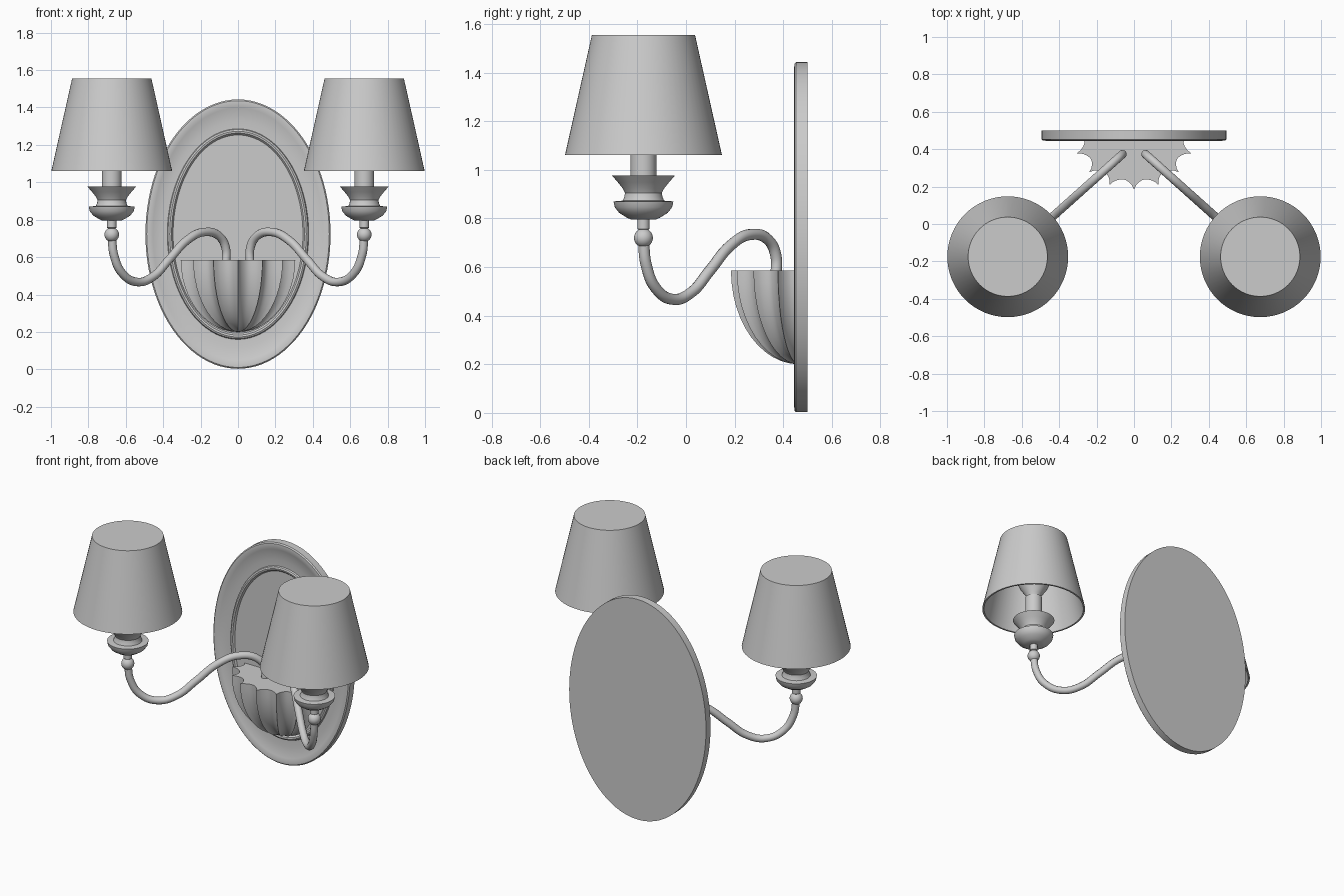
import bpy, bmesh
from math import sin, cos, pi, radians

if "Cube" in bpy.data.objects:
    bpy.data.objects.remove(bpy.data.objects["Cube"])

LAMP_X, LAMP_Y = 0.675, -0.175


def finish(name, bm, angle=30):
    bmesh.ops.remove_doubles(bm, verts=bm.verts, dist=1e-5)
    bmesh.ops.recalc_face_normals(bm, faces=bm.faces)
    mesh = bpy.data.meshes.new(name)
    bm.to_mesh(mesh)
    bm.free()
    obj = bpy.data.objects.new(name, mesh)
    bpy.context.collection.objects.link(obj)
    bpy.ops.object.select_all(action='DESELECT')
    obj.select_set(True)
    bpy.context.view_layer.objects.active = obj
    bpy.ops.object.shade_smooth_by_angle(angle=radians(angle))
    return obj


def loft(bm, rings, close=True):
    rows = [[bm.verts.new(p) for p in ring] for ring in rings]
    n = len(rows[0])
    for a, b in zip(rows, rows[1:]):
        for i in range(n if close else n - 1):
            j = (i + 1) % n
            bm.faces.new((a[i], a[j], b[j], b[i]))
    return rows


def lathe(name, profile, x, y, n=48):
    bm = bmesh.new()
    loft(bm, [[(x + r * cos(2 * pi * i / n), y + r * sin(2 * pi * i / n), z)
               for i in range(n)] for r, z in profile])
    bmesh.ops.dissolve_degenerate(bm, dist=1e-6, edges=bm.edges)
    return finish(name, bm)


# Oval wall plate: coved rim, raised bead, flat centre panel
plate = [(.0001, .0001, .5), (.495, .72, .5), (.495, .72, .453), (.488, .713, .446),
         (.472, .696, .445), (.455, .675, .451), (.435, .645, .458), (.405, .605, .463),
         (.378, .563, .464), (.374, .559, .455), (.365, .550, .450), (.355, .540, .452),
         (.347, .530, .464), (.0001, .0001, .464)]
bm = bmesh.new()
N = 96
rows = loft(bm, [[(rx * cos(2 * pi * i / N), y, .723 + rz * sin(2 * pi * i / N))
                  for i in range(N)] for rx, rz, y in plate])
finish("wall_plate", bm)

# Fluted half bowl with concave flutes meeting in sharp ridges
STEPS, FLUTE = 90, 24
def bowl_ring(scale, z):
    pts = []
    for i in range(STEPS + 1):
        deg = i * 180 / STEPS
        t = ((deg - 90) / FLUTE) % 1
        f = scale * (1 - .17 * sin(pi * t) ** .6 if t > 1e-6 else 1)
        pts.append((.322 * f * cos(radians(deg)), .465 - .28 * f * sin(radians(deg)), z))
    return pts

bm = bmesh.new()
levels = [i / 12 for i in range(13)]
rings = [bowl_ring(max(sin(u * pi / 2), .002), .585 - .385 * cos(u * pi / 2)) for u in levels]
rows = loft(bm, rings, close=False)
top_centre = bm.verts.new((0, .465, .585))
for a, b in zip(rows[-1], rows[-1][1:]):
    bm.faces.new((a, b, top_centre))
bm.faces.new([r[0] for r in rows] + [top_centre] + [r[-1] for r in reversed(rows)])
finish("fluted_bowl", bm)

# Arm path: fraction along the plan line, height
arm_path = [(0, .56), (0, .645), (.055, .71), (.19, .734), (.34, .69), (.5, .585),
            (.64, .495), (.78, .467), (.91, .515), (.98, .61), (1, .71)]

for side, sx in (("left", -1), ("right", 1)):
    x, y = sx * LAMP_X, LAMP_Y
    # Curved arm
    cu = bpy.data.curves.new(side + "_arm", 'CURVE')
    cu.dimensions = '3D'
    cu.bevel_depth, cu.bevel_resolution, cu.resolution_u = .023, 4, 8
    cu.use_fill_caps = True
    sp = cu.splines.new('BEZIER')
    sp.bezier_points.add(len(arm_path) - 1)
    for p, (s, z) in zip(sp.bezier_points, arm_path):
        p.co = (sx * (.065 + .61 * s), .37 - .545 * s, z)
        p.handle_left_type = p.handle_right_type = 'AUTO'
    arm = bpy.data.objects.new(side + "_arm", cu)
    bpy.context.collection.objects.link(arm)
    bpy.ops.object.select_all(action='DESELECT')
    arm.select_set(True)
    bpy.context.view_layer.objects.active = arm
    bpy.ops.object.convert(target='MESH')
    bpy.ops.object.shade_smooth_by_angle(angle=radians(40))

    # Ball and neck under the cup
    ball = [(.039 * sin(pi * i / 12), .72 - .039 * cos(pi * i / 12)) for i in range(11)]
    lathe(side + "_ball_and_neck", ball + [(.025, .757), (.025, .8), (0, .8)], x, y, 32)

    # Turned cup
    lathe(side + "_cup", [(0, .795), (.05, .795), (.068, .803), (.1, .823), (.118, .846),
                          (.123, .87), (.085, .873), (.078, .89), (.076, .905),
                          (.085, .923), (.105, .948), (.13, .977), (0, .977)], x, y)

    # Candle sleeve and bulb
    lathe(side + "_candle", [(0, .97), (.053, .97), (.053, 1.14), (0, 1.14)], x, y, 32)
    lathe(side + "_bulb", [(0, 1.13), (.04, 1.13), (.05, 1.16), (.085, 1.21), (.108, 1.26),
                           (.108, 1.31), (.085, 1.355), (.045, 1.38), (0, 1.387)], x, y, 32)

    # Tapered shade, closed on top, open below
    lathe(side + "_shade", [(0, 1.545), (.204, 1.545), (.312, 1.06), (.323, 1.06),
                            (.212, 1.555), (0, 1.555)], x, y, 64)
